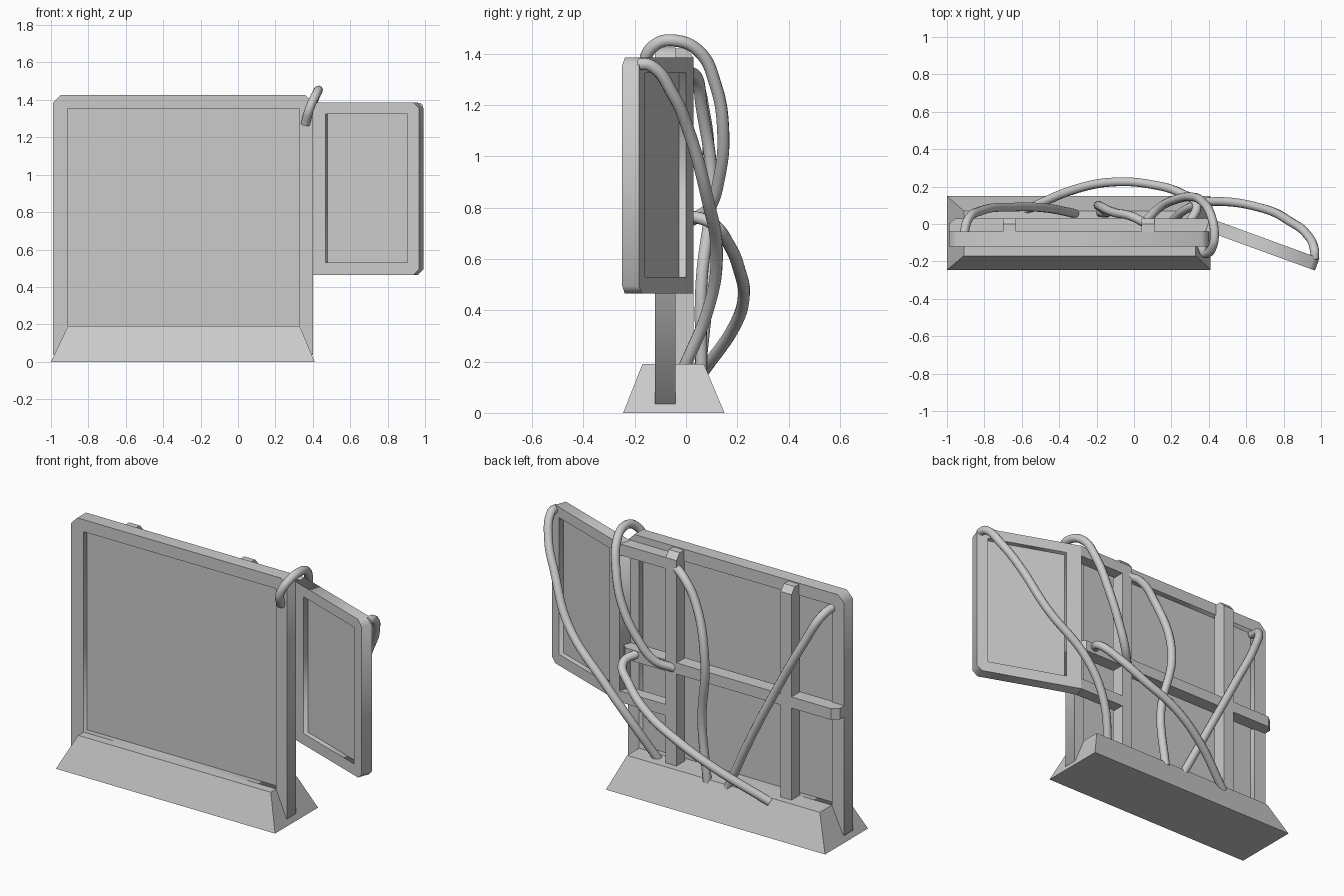
import bpy, bmesh
from math import radians
from mathutils import Matrix

if "Cube" in bpy.data.objects:
    bpy.data.objects.remove(bpy.data.objects["Cube"])


def add_mesh(name, bm):
    bmesh.ops.recalc_face_normals(bm, faces=bm.faces)
    me = bpy.data.meshes.new(name)
    bm.to_mesh(me)
    bm.free()
    ob = bpy.data.objects.new(name, me)
    bpy.context.collection.objects.link(ob)
    return ob


def prism(name, pts, offset):
    """Extrude a closed polygon of 3D points by an offset vector."""
    bm = bmesh.new()
    f = bm.faces.new([bm.verts.new(p) for p in pts])
    ext = bmesh.ops.extrude_face_region(bm, geom=[f])["geom"]
    bmesh.ops.translate(bm, vec=offset,
                        verts=[v for v in ext if isinstance(v, bmesh.types.BMVert)])
    return add_mesh(name, bm)


def box(name, x0, x1, y0, y1, z0, z1):
    return prism(name, [(x0, y0, z0), (x1, y0, z0), (x1, y1, z0), (x0, y1, z0)],
                 (0, 0, z1 - z0))


def frame(name, outer, hole, depth, matrix):
    """Flat outline with a rectangular hole, plus a thin panel halfway through it."""
    x0, x1, z0, z1 = hole
    cu = bpy.data.curves.new(name, 'CURVE')
    cu.dimensions = '2D'
    cu.fill_mode = 'BOTH'
    cu.extrude = depth / 2
    for pts in (outer, [(x0, z0), (x1, z0), (x1, z1), (x0, z1)]):
        sp = cu.splines.new('POLY')
        sp.points.add(len(pts) - 1)
        for p, (x, z) in zip(sp.points, pts):
            p.co = (x, z, 0, 1)
        sp.use_cyclic_u = True
    tmp = bpy.data.objects.new(name + "_outline", cu)
    bpy.context.collection.objects.link(tmp)
    bpy.context.view_layer.update()
    me = bpy.data.meshes.new_from_object(
        tmp.evaluated_get(bpy.context.evaluated_depsgraph_get()))
    bpy.data.objects.remove(tmp)
    ob = bpy.data.objects.new(name, me)
    bpy.context.collection.objects.link(ob)
    ob.matrix_world = matrix @ Matrix.Rotation(radians(90), 4, 'X')
    panel = box(name + "_panel", x0 - .01, x1 + .01, -.006, .006, z0 - .01, z1 + .01)
    panel.matrix_world = matrix


def cable(name, pts, radius=0.024):
    cu = bpy.data.curves.new(name, 'CURVE')
    cu.dimensions = '3D'
    cu.bevel_depth = radius
    cu.bevel_resolution = 3
    cu.resolution_u = 8
    cu.use_fill_caps = True
    sp = cu.splines.new('BEZIER')
    sp.bezier_points.add(len(pts) - 1)
    for b, p in zip(sp.bezier_points, pts):
        b.co = p
        b.handle_left_type = b.handle_right_type = 'AUTO'
    ob = bpy.data.objects.new(name, cu)
    bpy.context.collection.objects.link(ob)


# Tapered base
bm = bmesh.new()
low = [bm.verts.new(p) for p in
       [(-1, -.245, 0), (.41, -.245, 0), (.41, .15, 0), (-1, .15, 0)]]
top = [bm.verts.new(p) for p in
       [(-.91, -.17, .19), (.33, -.17, .19), (.33, .07, .19), (-.91, .07, .19)]]
bm.faces.new(low)
bm.faces.new(top)
for i in range(4):
    j = (i + 1) % 4
    bm.faces.new((low[i], low[j], top[j], top[i]))
add_mesh("base", bm)

# Main board with chamfered top corners
frame("main_board",
      [(-.99, .035), (.40, .035), (.40, 1.385), (.36, 1.425), (-.95, 1.425), (-.99, 1.385)],
      (-.91, .33, .19, 1.355), .08, Matrix.Translation((0, -.08, 0)))

# Side board, swung forward 20 degrees
frame("side_board",
      [(0, .465), (.592, .465), (.622, .495), (.622, 1.355), (.592, 1.385), (0, 1.385)],
      (.09, .557, .53, 1.325), .07,
      Matrix.Translation((.395, -.003, 0)) @ Matrix.Rotation(radians(-20), 4, 'Z'))

# Back bars: two uprights and one crossbar
for i, x in enumerate((-.70, .04)):
    prism(f"upright_bar_{i + 1}",
          [(x, -.05, .1), (x, .03, .1), (x, .03, 1.385), (x, 0, 1.42), (x, -.05, 1.42)],
          (.07, 0, 0))
prism("cross_bar",
      [(-.99, -.05, .725), (-.99, 0, .725), (-.955, .03, .725),
       (.37, .03, .725), (.40, 0, .725), (.40, -.05, .725)], (0, 0, .065))

# Rails holding the side board to the upright
for n, z in (("lower", .465), ("upper", 1.32)):
    box(f"{n}_side_rail", .10, .41, -.04, .03, z, z + .065)

# Hanging cables
cable("cable_side", [(.965, -.19, 1.36), (.965, -.14, 1.355), (.92, -.05, 1.24), (.84, .01, 1.10),
                     (.70, .08, .85), (.44, .12, .60), (.29, .085, .40), (.18, -.01, .17)])
cable("cable_loop", [(.36, -.12, 1.27), (.385, -.16, 1.36), (.42, -.12, 1.435), (.43, -.05, 1.452),
                     (.41, .05, 1.41), (.37, .115, 1.28), (.31, .145, 1.10), (.22, .13, .92),
                     (.14, .09, .80), (.065, .02, .75)])
cable("cable_middle", [(.05, .01, 1.33), (-.01, .04, 1.31), (-.10, .06, 1.20),
                       (-.19, .10, .90), (-.145, .06, .50), (-.18, .06, .17)])
cable("cable_corner", [(-.91, -.06, 1.34), (-.89, .02, 1.31), (-.82, .07, 1.17),
                       (-.65, .09, .85), (-.47, .085, .50), (-.31, .055, .17)])
cable("cable_low", [(.30, .01, .77), (.335, .10, .74), (.25, .165, .66), (.10, .21, .55),
                    (-.10, .225, .45), (-.30, .19, .34), (-.59, .07, .165)])
